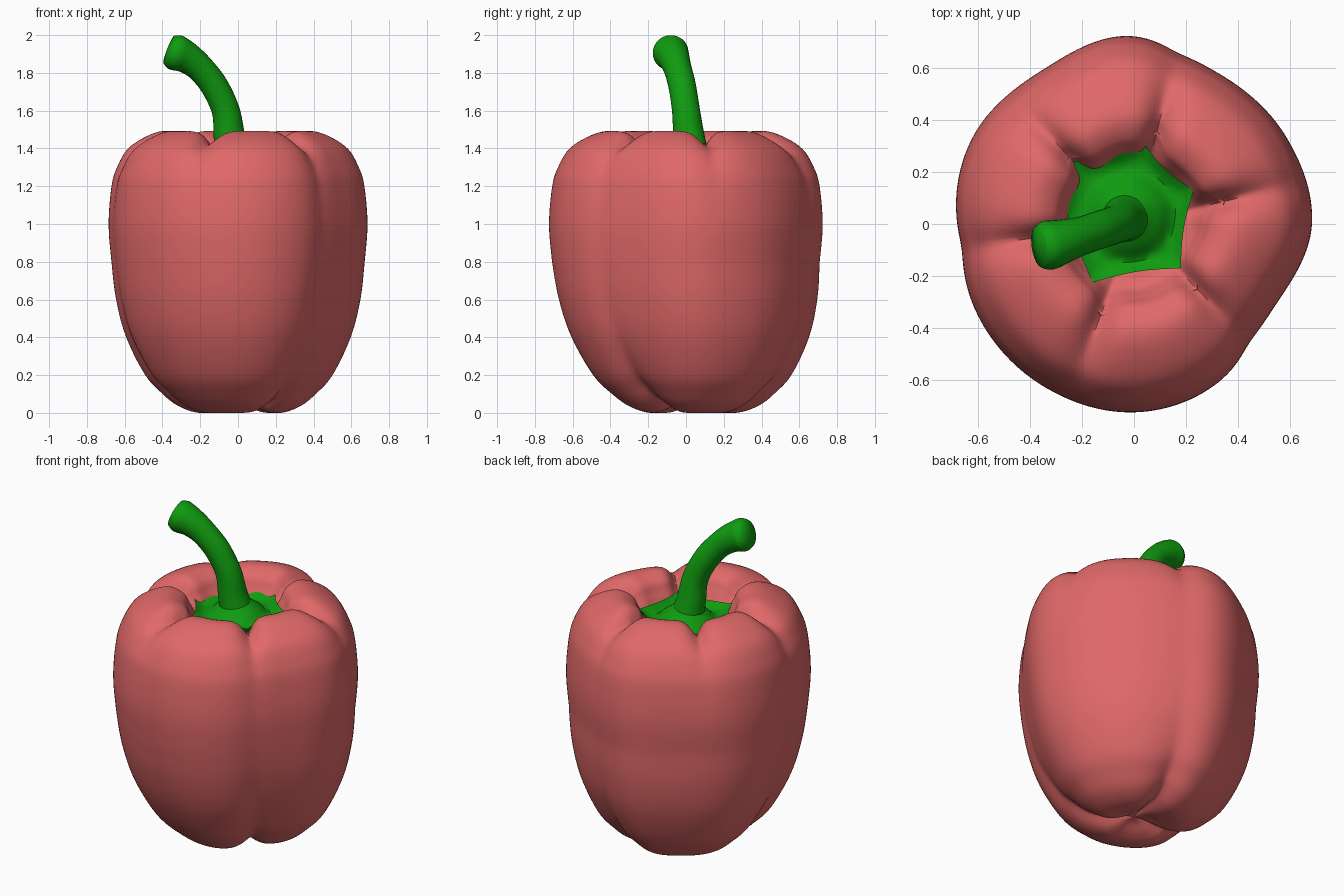
import bpy, bmesh, math
from mathutils import Vector

if "Cube" in bpy.data.objects:
    bpy.data.objects.remove(bpy.data.objects["Cube"])


def smooth_points(pts, n, closed=False):
    """Catmull-Rom interpolation of equal-length tuples."""
    pts = [Vector(p) for p in pts]
    m = len(pts)
    get = (lambda i: pts[i % m]) if closed else (lambda i: pts[max(0, min(m - 1, i))])
    out = []
    for i in range(m if closed else m - 1):
        a, b, c, d = (get(i + k) for k in (-1, 0, 1, 2))
        for k in range(n):
            t = k / n
            out.append(0.5 * (2 * b + (c - a) * t + (2 * a - 5 * b + 4 * c - d) * t * t
                              + (3 * b - a - 3 * c + d) * t ** 3))
    if not closed:
        out.append(pts[-1])
    return out


def loft(name, rings, colour, angle=60):
    """Skin closed rings of points into one smooth object."""
    bm = bmesh.new()
    vs = [[bm.verts.new(p) for p in ring] for ring in rings]
    n = len(rings[0])
    for a, b in zip(vs, vs[1:]):
        for j in range(n):
            k = (j + 1) % n
            bm.faces.new((a[j], a[k], b[k], b[j]))
    bmesh.ops.remove_doubles(bm, verts=bm.verts, dist=1e-4)
    bmesh.ops.recalc_face_normals(bm, faces=bm.faces)
    me = bpy.data.meshes.new(name)
    bm.to_mesh(me)
    bm.free()
    ob = bpy.data.objects.new(name, me)
    bpy.context.collection.objects.link(ob)
    mat = bpy.data.materials.new(name + "_colour")
    mat.diffuse_color = colour
    mat.use_nodes = True
    mat.node_tree.nodes["Principled BSDF"].inputs["Base Color"].default_value = mat.diffuse_color
    me.materials.append(mat)
    bpy.ops.object.select_all(action='DESELECT')
    ob.select_set(True)
    bpy.context.view_layer.objects.active = ob
    bpy.ops.object.shade_smooth_by_angle(angle=math.radians(angle))
    return ob


RED, GREEN = (0.75, 0.14, 0.14, 1), (0.005, 0.33, 0.005, 1)

# body: profile (radius fraction, height, top groove depth, long groove depth)
# six short grooves on the shoulder, three of them running on down to the base
profile = smooth_points([
    (0, .06, 0, 0), (.08, .05, 0, .02), (.2, .015, 0, .05), (.33, .0, 0, .065),
    (.48, .035, 0, .065), (.6, .1, 0, .06), (.73, .2, 0, .05), (.87, .4, 0, .035),
    (.945, .6, 0, .03), (.978, .8, 0, .025), (1, 1.0, 0, .025), (.977, 1.2, .008, .022),
    (.935, 1.3, .016, .02), (.85, 1.4, .035, .015), (.7, 1.468, .065, .01),
    (.56, 1.492, .095, 0), (.44, 1.455, .095, 0), (.385, 1.385, .06, 0),
    (.3, 1.31, .02, 0), (0, 1.29, 0, 0)], 5)
outline = smooth_points([(r, 0) for r in (
    .685, .675, .672, .73, .69, .705, .695, .7, .715, .725, .695, .635)], 15, closed=True)
short_grooves = [14, 76, 134, 188, 250, 314, 374]
long_grooves = [76, 188, 314, 436]


def groove_amount(deg, grooves):
    if deg < grooves[0]:
        deg += 360
    for a, b in zip(grooves, grooves[1:]):
        if a <= deg < b:
            s = math.sin(math.pi * (deg - a) / (b - a))
            return (1.01 - math.sqrt(s * s * .98 + .01)) ** 3
    return .75


rings = []
for i, (f, z, top, low) in enumerate(profile):
    p, q = profile[max(0, i - 1)], profile[min(len(profile) - 1, i + 1)]
    tangent = Vector(((q[0] - p[0]) * .69, q[1] - p[1])).normalized()
    shift = .05 * max(0, 1 - z / .8)
    ring = []
    for j in range(180):
        g = groove_amount(j * 2, short_grooves) * top * 1.2
        g += groove_amount(j * 2, long_grooves) * low * 1.3
        r = max(0, f * outline[j][0] - tangent.y * g)
        t = math.radians(j * 2)
        ring.append((r * math.cos(t), r * math.sin(t) + shift * min(1, f * 3),
                     z + tangent.x * g))
    rings.append(ring)
loft("pepper_body", rings, RED)

# calyx: six-pointed leafy cap, hollow between its rim and the stem
tips = [(.23, .13), (.04, .305), (-.24, .24), (-.3, 0), (-.16, -.225), (.18, -.17)]
centre = Vector((-.02, .03))
edge = []
for i in range(6):
    a, b = Vector(tips[i]) - centre, Vector(tips[(i + 1) % 6]) - centre
    for k in range(8):
        t = k / 8
        edge.append(a.lerp(b, t) * (1 - .06 * math.sin(math.pi * t)))
rings = []
for s, z in ((.2, 1.30), (.8, 1.325), (.98, 1.365), (1, 1.38), (.87, 1.358), (.72, 1.342),
             (.6, 1.352), (.52, 1.378), (.4, 1.4), (.25, 1.43)):
    round_mix = min(1, max(0, (1 - s) * 2))
    rings.append([(*(centre + s * e.lerp(e.normalized() * .27, round_mix)), z) for e in edge])
loft("calyx", rings, GREEN, 50)

# stem: bent tapering tube with a flared cut end
path = smooth_points([
    (-.02, .03, 1.33, .1), (-.045, .015, 1.46, .084), (-.065, 0, 1.6, .074),
    (-.125, -.02, 1.73, .073), (-.2, -.045, 1.825, .074), (-.27, -.065, 1.88, .084),
    (-.33, -.082, 1.908, .095), (-.365, -.088, 1.922, .08)], 6)
rings = []
for i, p in enumerate(path):
    d = (path[min(i + 1, len(path) - 1)] - path[max(i - 1, 0)]).xyz.normalized()
    u = d.cross(Vector((0, 1, 0))).normalized()
    v = d.cross(u)
    rings.append([p.xyz + p.w * (math.cos(t) * u + math.sin(t) * v)
                  for t in (k * math.tau / 32 for k in range(32))])
tip = path[-1].xyz + Vector((-.01, -.002, .005))
rings.append([tip] * 32)
loft("stem", rings, GREEN)
